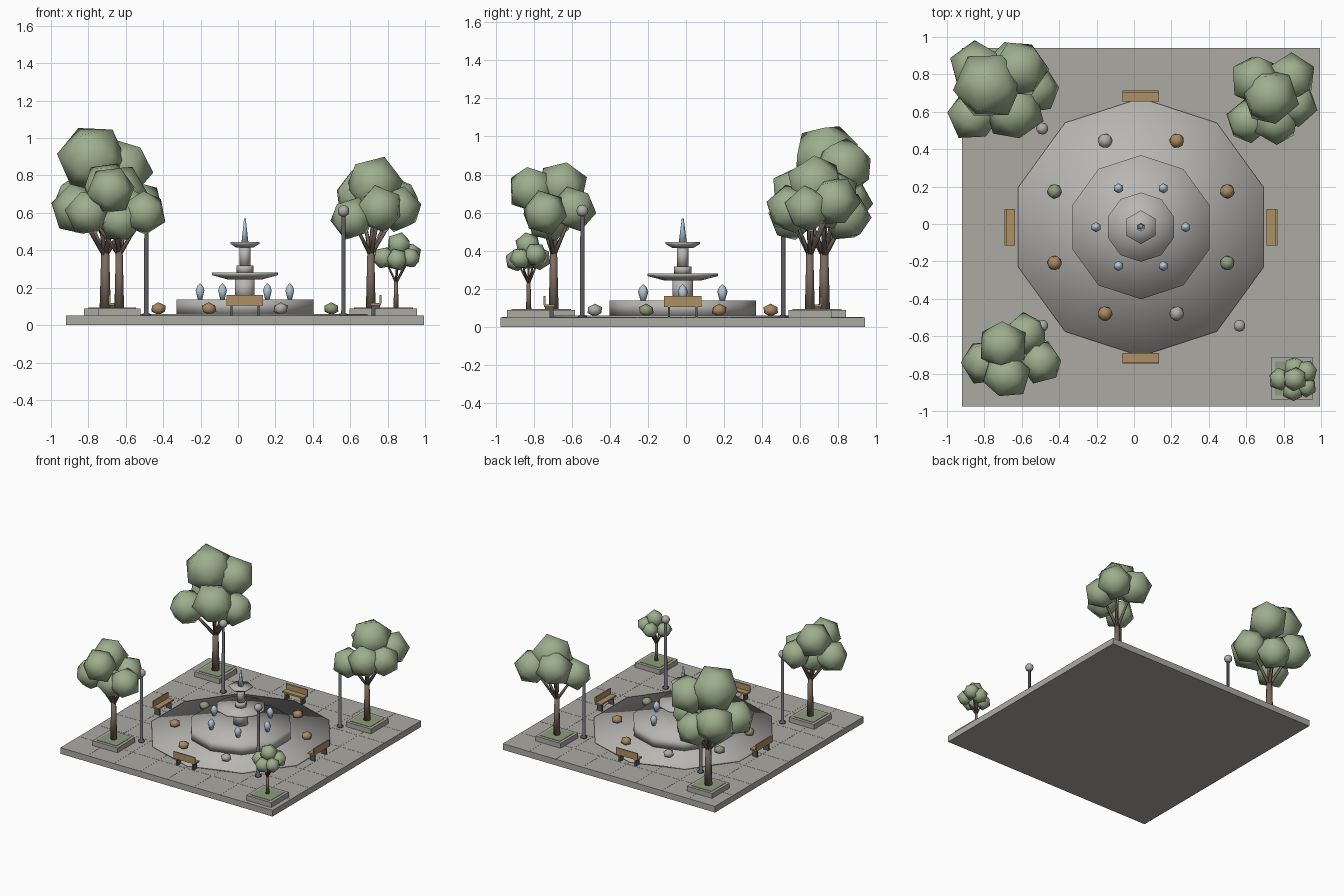
import bpy, bmesh, math, random
from mathutils import Matrix, Vector

random.seed(4)
if "Cube" in bpy.data.objects:
    bpy.data.objects.remove(bpy.data.objects["Cube"])

CX, CY = 0.037, -0.017
GROUND = 0.05


def material(name, r, g, b):
    m = bpy.data.materials.new(name)
    m.use_nodes = True
    m.diffuse_color = (r, g, b, 1)
    m.node_tree.nodes["Principled BSDF"].inputs["Base Color"].default_value = (r, g, b, 1)
    return m


paving = material("paving", .41, .40, .37)
stone = material("pale_stone", .48, .47, .45)
leaf = material("leaf_green", .34, .43, .27)
grass = material("grass_green", .27, .34, .20)
bark = material("bark_brown", .19, .145, .11)
wood = material("bench_wood", .42, .28, .13)
metal = material("dark_metal", .10, .10, .11)
water = material("water_blue", .45, .58, .68)
clay = material("clay_brown", .40, .25, .12)
globe = material("lamp_grey", .43, .42, .41)


def finish(name, bm, mat, smooth=False):
    bmesh.ops.recalc_face_normals(bm, faces=bm.faces)
    mesh = bpy.data.meshes.new(name)
    bm.to_mesh(mesh)
    bm.free()
    mesh.materials.append(mat)
    mesh.polygons.foreach_set("use_smooth", [smooth] * len(mesh.polygons))
    ob = bpy.data.objects.new(name, mesh)
    bpy.context.collection.objects.link(ob)
    return ob


def add_box(bm, centre, size, frame=Matrix()):
    m = frame @ Matrix.Translation(centre) @ Matrix.Diagonal((*size, 1))
    bmesh.ops.create_cube(bm, size=1, matrix=m)


def box(name, centre, size, mat):
    bm = bmesh.new()
    add_box(bm, centre, size)
    return finish(name, bm, mat)


def lathe(name, profile, sides, mat, x=CX, y=CY):
    """Turn (radius, height) points about a vertical axis, closing both ends at the centre."""
    bm = bmesh.new()
    rings = []
    for r, z in profile:
        angles = [math.pi / 2 + math.tau * i / sides for i in range(sides)]
        rings.append([bm.verts.new((x + r * math.cos(a), y + r * math.sin(a), z)) for a in angles])
    for low, high in zip(rings, rings[1:]):
        for i in range(sides):
            j = (i + 1) % sides
            bm.faces.new((low[i], low[j], high[j], high[i]))
    for ring, z in ((rings[0], profile[0][1]), (rings[-1], profile[-1][1])):
        mid = bm.verts.new((x, y, z))
        for i in range(sides):
            bm.faces.new((ring[i], ring[(i + 1) % sides], mid))
    return finish(name, bm, mat, True)


def add_limb(bm, a, b, r1, r2, sides=6):
    a, b = Vector(a), Vector(b)
    d = b - a
    m = Matrix.Translation((a + b) / 2) @ d.to_track_quat('Z', 'Y').to_matrix().to_4x4()
    bmesh.ops.create_cone(bm, cap_ends=True, segments=sides, radius1=r1, radius2=r2,
                          depth=d.length, matrix=m)


def ball(name, centre, scale, mat, detail=1, spin=0.0):
    bm = bmesh.new()
    m = Matrix.Translation(centre) @ Matrix.Diagonal((*scale, 1)) @ Matrix.Rotation(spin, 4, 'Z')
    bmesh.ops.create_icosphere(bm, subdivisions=detail, radius=1, matrix=m)
    return finish(name, bm, mat, True)


# Paved square with raised joints
box("paved_base", (CX, CY, GROUND / 2), (1.915, 1.915, GROUND), paving)
bm = bmesh.new()
for i in range(1, 8):
    off = -0.957 + i * 0.24
    add_box(bm, (CX + off, CY, GROUND), (0.005, 1.9, 0.002))
    add_box(bm, (CX, CY + off, GROUND), (1.9, 0.005, 0.002))
finish("paving_joints", bm, paving)

# Fountain
lathe("plaza_disc", [(.69, GROUND), (.69, .06)], 10, stone)
lathe("pool", [(.385, .06), (.385, .138)], 10, stone)
lathe("pedestal", [(.055, .138), (.055, .25)], 10, stone)
lathe("lower_bowl", [(.10, .245), (.185, .267), (.185, .28)], 10, stone)
lathe("upper_pedestal", [(.045, .28), (.045, .318)], 8, stone)
lathe("upper_column", [(.03, .318), (.03, .42)], 8, stone)
lathe("upper_bowl", [(.055, .415), (.09, .435), (.09, .445)], 6, stone)
lathe("central_jet", [(.021, .445), (.005, .57)], 6, water)
for i in range(6):
    a = math.tau * i / 6
    lathe("water_drop", [(.014, .138), (.027, .185), (.018, .208), (.003, .222)], 6, water,
          CX + .24 * math.cos(a), CY + .24 * math.sin(a))

# Ring of small shrubs and boulders
for i, mat in enumerate((clay, clay, globe, grass) * 2):
    a = math.tau * (i + .5) / 8
    ball("shrub", (CX + .5 * math.cos(a), CY + .5 * math.sin(a), .088),
         (.043, .043, .034), mat, spin=a)

# Benches, backs facing outward
for i in range(4):
    frame = Matrix.Translation((CX, CY, 0)) @ Matrix.Rotation(i * math.pi / 2, 4, 'Z')
    bm = bmesh.new()
    add_box(bm, (0, -.70, .111), (.195, .055, .012), frame)
    add_box(bm, (0, -.725, .139), (.195, .01, .046), frame)
    finish("bench_seat", bm, wood)
    bm = bmesh.new()
    for x in (-.072, .072):
        add_box(bm, (x, -.70, .078), (.012, .045, .055), frame)
    finish("bench_legs", bm, metal)

# Lamps
for sx in (-1, 1):
    for sy in (-1, 1):
        x, y = CX + sx * .527, CY + sy * .527
        lathe("lamp_post", [(.024, GROUND), (.024, .06), (.012, .062), (.011, .59)], 8, metal, x, y)
        ball("lamp_globe", (x, y, .61), (.032,) * 3, globe, 2)


# Trees: trunk position, fork height, trunk radius, then leaf clumps (x, y, z, radius)
def tree(x, y, fork, radius, clumps):
    box("planter", (x, y, .07), (.226, .226, .04), paving)
    box("planter_grass", (x, y, .09), (.18, .18, .006), grass)
    bm = bmesh.new()
    add_limb(bm, (x, y, .085), (x, y, fork), radius, radius * .7, 8)
    for cx, cy, cz, r in clumps:
        add_limb(bm, (x, y, fork - radius), (cx, cy, cz), radius * .5, radius * .25, 5)
    finish("tree_trunk", bm, bark, True)
    bm = bmesh.new()
    for cx, cy, cz, r in clumps:
        turn = Matrix.Rotation(random.uniform(0, 6), 4, 'Z') @ Matrix.Rotation(random.uniform(0, 6), 4, 'X')
        m = Matrix.Translation((cx, cy, cz)) @ turn
        bmesh.ops.create_icosphere(bm, subdivisions=1, radius=r * 1.06, matrix=m)
    finish("tree_canopy", bm, leaf, True)


tree(-.71, .726, .40, .03, [
    (-.78, .74, .89, .18), (-.61, .83, .84, .15), (-.53, .72, .64, .13), (-.64, .60, .70, .155),
    (-.86, .58, .62, .135), (-.84, .83, .66, .145), (-.66, .84, .58, .13)])
tree(-.635, -.695, .40, .026, [
    (-.70, -.65, .74, .13), (-.68, -.81, .72, .125), (-.50, -.74, .60, .115),
    (-.80, -.74, .60, .12), (-.58, -.59, .62, .115), (-.63, -.72, .56, .115)])
tree(.71, .65, .40, .026, [
    (.73, .68, .75, .15), (.65, .77, .69, .135), (.84, .78, .66, .13),
    (.86, .64, .62, .12), (.61, .55, .57, .115), (.76, .55, .62, .125)])
tree(.845, -.826, .24, .014, [
    (.86, -.83, .43, .065), (.78, -.83, .36, .06), (.92, -.79, .38, .06),
    (.85, -.89, .35, .058), (.86, -.77, .36, .06), (.92, -.87, .36, .055)])
